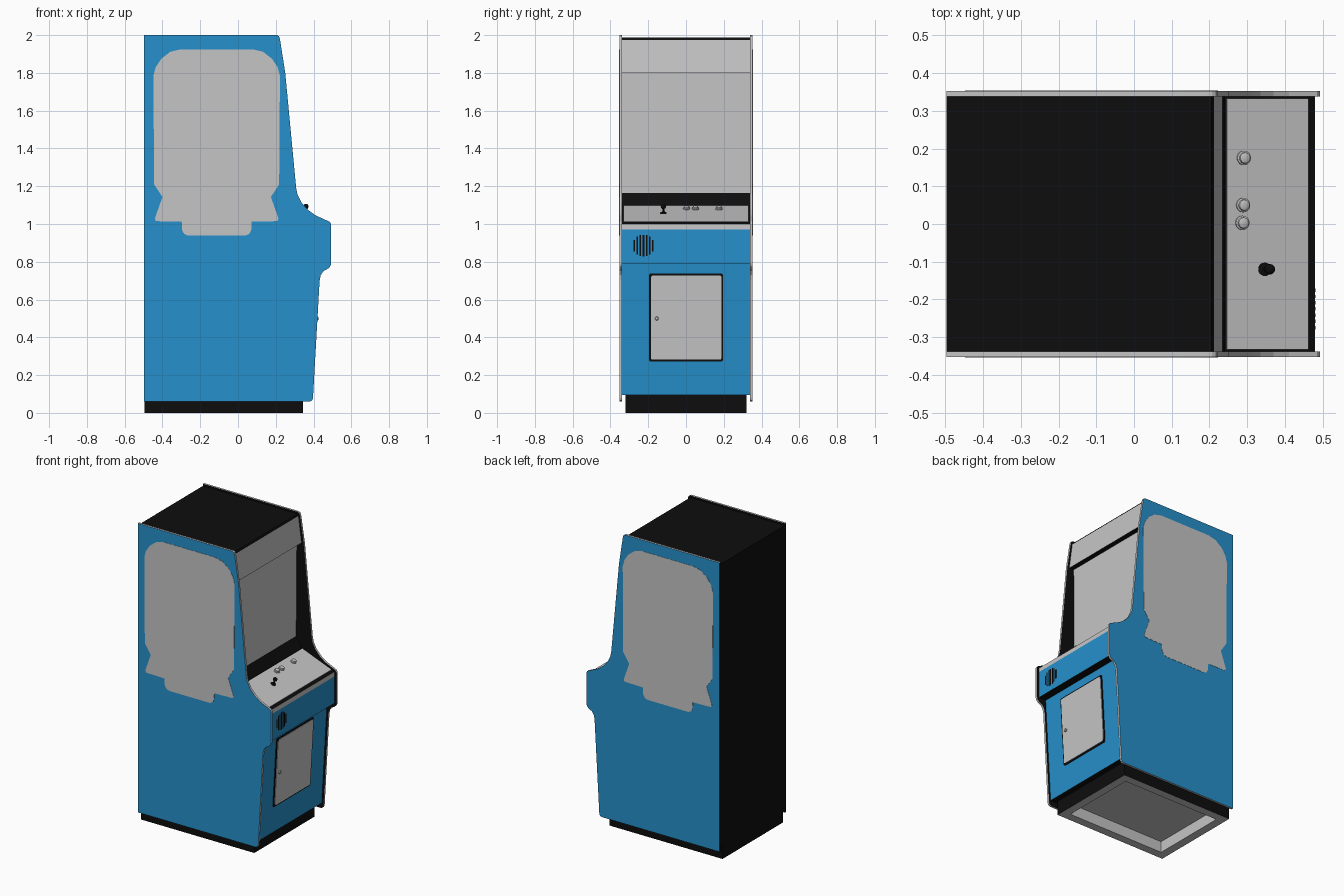
import bpy, bmesh, math
from mathutils import Matrix, Vector

cube = bpy.data.objects.get("Cube")
if cube:
    bpy.data.objects.remove(cube, do_unlink=True)


def material(name, rgb):
    m = bpy.data.materials.new(name)
    m.use_nodes = True
    m.diffuse_color = (*rgb, 1)
    bsdf = m.node_tree.nodes["Principled BSDF"]
    bsdf.inputs["Base Color"].default_value = (*rgb, 1)
    bsdf.inputs["Roughness"].default_value = 0.6
    return m


MATS = [material("black", (0.004, 0.004, 0.004)),
        material("cabinet blue", (0.019, 0.28, 0.60)),
        material("light grey", (0.56, 0.56, 0.56))]
K, B, G = range(3)


def finish(name, bm, smooth=False):
    bmesh.ops.recalc_face_normals(bm, faces=bm.faces)
    mesh = bpy.data.meshes.new(name)
    bm.to_mesh(mesh)
    bm.free()
    for m in MATS:
        mesh.materials.append(m)
    ob = bpy.data.objects.new(name, mesh)
    bpy.context.collection.objects.link(ob)
    if smooth:
        bpy.ops.object.select_all(action='DESELECT')
        ob.select_set(True)
        bpy.context.view_layer.objects.active = ob
        bpy.ops.object.shade_smooth_by_angle(angle=math.radians(35))
    return ob


def prism(name, pts, y0, y1, edge_mats, caps=(K, K), corner=0, smooth=False):
    """Extrude an x-z profile from y0 to y1; one material per profile edge."""
    bm = bmesh.new()
    rows = [[bm.verts.new((x, y, z)) for x, z in pts] for y in (y0, y1)]
    for row, cap in zip(rows, caps):
        bm.faces.new(row).material_index = cap
    n = len(pts)
    for i in range(n):
        j = (i + 1) % n
        f = bm.faces.new((rows[0][i], rows[0][j], rows[1][j], rows[1][i]))
        f.material_index = edge_mats[i] if isinstance(edge_mats, list) else edge_mats
    if corner:  # round the four corners of a plate across its thickness
        short = sorted(bm.edges, key=lambda e: e.calc_length())[:4]
        bmesh.ops.bevel(bm, geom=short, offset=corner, segments=4,
                        profile=0.5, affect='EDGES')
    return finish(name, bm, smooth)


def plate(name, p0, p1, y0, y1, thick, mat, corner=0):
    """Thin plate lying on the slope from p0 to p1 (x-z points)."""
    a, b = Vector(p0), Vector(p1)
    d = (b - a).normalized()
    off = Vector((d.y, -d.x)) * thick
    return prism(name, [a, b, b + off, a + off], y0, y1, mat, (mat, mat), corner)


def lathe(name, base, normal, rings, mat, sides=20):
    """Stack of (radius, height) rings along a normal."""
    bm = bmesh.new()
    rot = Vector(normal).to_track_quat('Z', 'Y').to_matrix().to_4x4()
    mtx = Matrix.Translation(base) @ rot
    loops = []
    for r, h in rings:
        loops.append([bm.verts.new(mtx @ Vector((r * math.cos(t), r * math.sin(t), h)))
                      for t in (math.tau * i / sides for i in range(sides))])
    for lo, hi in zip(loops, loops[1:]):
        for i in range(sides):
            j = (i + 1) % sides
            bm.faces.new((lo[i], lo[j], hi[j], hi[i]))
    bm.faces.new(loops[0])
    bm.faces.new(loops[-1])
    for f in bm.faces:
        f.material_index = mat
    return finish(name, bm, True)


# Cabinet body: each point carries the colour of the face that follows it
body = [(-.497, .095, K), (.385, .095, B), (.425, .79, K), (.48, .79, B),
        (.48, .97, G), (.478, 1.0, K), (.465, 1.008, K), (.24, 1.095, K),
        (.195, 1.165, G), (.20, 1.8, K), (.235, 1.8, G), (.212, 1.975, K),
        (.205, 1.987, K), (-.497, 1.987, K)]
prism("cabinet_body", [p[:2] for p in body], -.338, .338, [p[2] for p in body])

# Side panels with grey edge trim and painted artwork panels
side = [(-.497, .06), (.38, .06), (.392, .066), (.397, .08), (.432, .70),
        (.438, .73), (.452, .75), (.478, .765), (.489, .777), (.493, .79),
        (.493, 1.0), (.485, 1.012), (.41, 1.046), (.37, 1.075), (.335, 1.115),
        (.315, 1.155), (.308, 1.19), (.25, 1.8), (.222, 1.98), (.217, 1.994),
        (.207, 2.0), (-.497, 2.0)]
trim = [G] * (len(side) - 1) + [K]
half = [(.19, 1.925), (.245, 1.912), (.293, 1.875), (.323, 1.83), (.335, 1.785),
        (.331, 1.21), (.287, 1.143), (.327, 1.03), (.322, 1.015), (.185, 1.012),
        (.183, .968), (.172, .947), (.15, .938)]
mid = -.113
art = [(mid + x, z) for x, z in half] + [(mid - x, z) for x, z in reversed(half)]
for s, label in ((1, "left"), (-1, "right")):
    prism(label + "_side_panel", side, s * .338, s * .3525, trim, (K, B))
    prism(label + "_side_art", art, s * .3525, s * .354, G, (G, G))

# Hollow plinth: black outside, grey underside and recess
bm = bmesh.new()
bmesh.ops.create_cube(bm, size=1, matrix=Matrix.Translation((-.075, 0, .0475))
                      @ Matrix.Diagonal((.84, .64, .095, 1)))
bm.normal_update()
bottom = min(bm.faces, key=lambda f: f.calc_center_median().z)
ring = bmesh.ops.inset_region(bm, faces=[bottom], thickness=.08)["faces"]
walls = bmesh.ops.extrude_discrete_faces(bm, faces=[bottom])["faces"]
bmesh.ops.translate(bm, verts=walls[0].verts, vec=(0, 0, .075))
for f in bm.faces:
    c = f.calc_center_median()
    f.material_index = G if c.z < .08 and abs(c.y) < .3 and -.47 < c.x < .32 else K
for f in ring:
    f.material_index = G
finish("plinth", bm)

# Control panel
c0, c1 = Vector((.465, 1.008)), Vector((.24, 1.095))
plate("control_panel", c0.lerp(c1, .02), c0.lerp(c1, .98), -.332, .332, .004, G)
up = Vector((c0.y - c1.y, 0, c1.x - c0.x)).normalized() * -1


def on_panel(x, y):
    p = c0.lerp(c1, (c0.x - x) / (c0.x - c1.x))
    return Vector((p.x, y, p.y)) + up * .003


for i, (x, y) in enumerate(((.285, .003), (.287, .05), (.289, .175))):
    lathe(f"button_{i + 1}", on_panel(x, y), up,
          [(.019, 0), (.019, .006), (.015, .008), (.014, .014), (.010, .016)], G)
ball = [(.014 * math.sin(t), .038 - .014 * math.cos(t))
        for t in (math.radians(a) for a in range(25, 176, 25))]
lathe("joystick", on_panel(.345, -.12), up,
      [(.018, 0), (.018, .002), (.005, .004), (.005, .024)] + ball, K)


# Coin door on the sloped lower front
def front(z):
    return (.385 + (z - .095) * .04 / .695, z)


plate("coin_door_frame", front(.272), front(.738), -.197, .197, .004, K, .012)
plate("coin_door", front(.282), front(.728), -.186, .188, .008, G, .010)
x, z = front(.50)
lathe("coin_door_lock", (x + .006, -.155, z), (1, 0, -.05),
      [(.010, 0), (.010, .008), (.007, .011)], G, 12)

# Speaker grille: dark slots clipped to a circle
for i in range(7):
    dy = (i - 3) * .0165
    h = math.sqrt(.058 ** 2 - dy ** 2)
    plate(f"speaker_slot_{i + 1}", (.48, .885 - h), (.48, .885 + h),
          -.225 + dy - .0045, -.225 + dy + .0045, .001, K)
